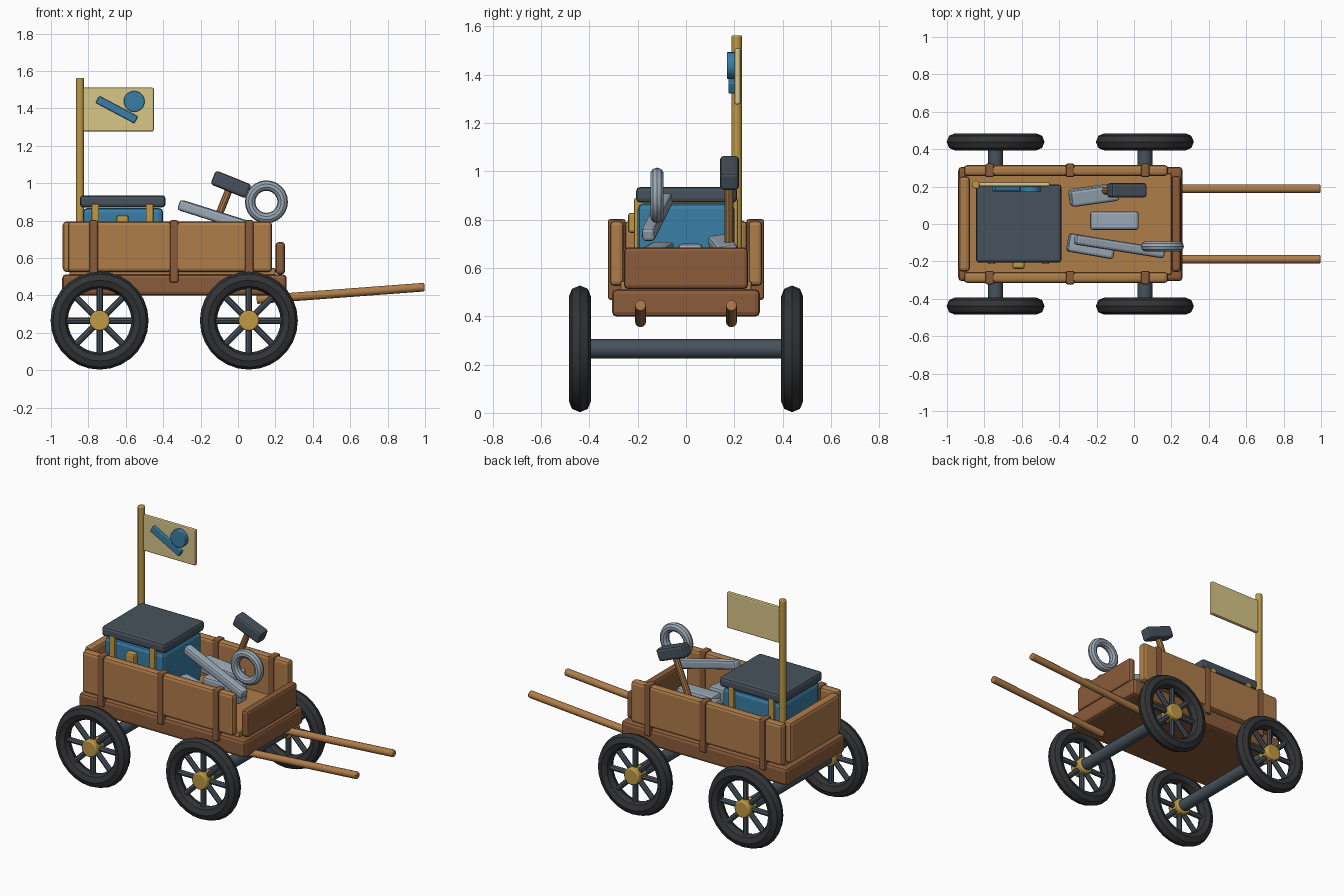
import bpy, math
from mathutils import Vector, Matrix

if "Cube" in bpy.data.objects:
    bpy.data.objects.remove(bpy.data.objects["Cube"])

def mat(name, *c):
    m = bpy.data.materials.new(name)
    m.diffuse_color = (*c, 1)
    m.use_nodes = True
    m.node_tree.nodes["Principled BSDF"].inputs["Base Color"].default_value = m.diffuse_color
    return m

WOOD = mat("light_wood", .43, .205, .068)
DARK = mat("dark_wood", .26, .107, .043)
TYRE = mat("rubber", .033, .034, .037)
IRON = mat("iron", .064, .084, .107)
GOLD = mat("brass", .52, .32, .06)
BLUE = mat("blue_paint", .04, .21, .39)
CLOTH = mat("cloth", .69, .57, .25)
STEEL = mat("steel", .32, .39, .46)

def finish(name, m, bevel=0, smooth=False):
    o = bpy.context.object
    o.name = name
    o.data.materials.append(m)
    if smooth:
        bpy.ops.object.shade_smooth_by_angle(angle=math.radians(35))
    if bevel:
        b = o.modifiers.new("bevel", "BEVEL")
        b.width, b.segments = bevel, 2
    return o

def box(name, m, x, y, z, bevel=.015):
    """Bevelled box from (min, max) ranges."""
    bpy.ops.mesh.primitive_cube_add(size=1)
    o = bpy.context.object
    o.data.transform(Matrix.Diagonal((x[1]-x[0], y[1]-y[0], z[1]-z[0], 1)))
    o.location = (sum(x)/2, sum(y)/2, sum(z)/2)
    return finish(name, m, bevel)

def block(name, m, loc, size, rot=(0, 0, 0), bevel=.015):
    """Bevelled box from centre, size and rotation in degrees."""
    o = box(name, m, *[(-s/2, s/2) for s in size], bevel)
    o.location = loc
    o.rotation_euler = [math.radians(a) for a in rot]
    return o

def rod(name, m, a, b, r, sides=12, bevel=0):
    a, b = Vector(a), Vector(b)
    bpy.ops.mesh.primitive_cylinder_add(vertices=sides, radius=r, depth=(b-a).length,
        location=(a+b)/2, rotation=(b-a).to_track_quat('Z', 'Y').to_euler())
    return finish(name, m, bevel, True)

# wheels and axles
WZ = .265
for x in (-.74, .058):
    rod("axle", IRON, (x, -.42, WZ), (x, .42, WZ), .04)
    for y in (-.439, .439):
        bpy.ops.mesh.primitive_torus_add(major_radius=.216, minor_radius=.046, major_segments=28,
            minor_segments=8, location=(x, y, WZ), rotation=(math.pi/2, 0, 0))
        finish("tyre", TYRE, 0, True)
        rod("hub", GOLD, (x, y-.045, WZ), (x, y+.045, WZ), .055, 16, .008)
        for i in range(4):
            a = i*math.pi/4
            d = Vector((math.cos(a), 0, math.sin(a)))*.19
            c = Vector((x, y, WZ))
            rod("spoke_pair", IRON, c-d, c+d, .017, 8)

# cart bed and walls
box("chassis", DARK, (-.94, .26), (-.306, .306), (.398, .512), .02)
box("floor", WOOD, (-.9, .2), (-.27, .27), (.5, .545), .005)
box("back_wall", WOOD, (-.937, -.877), (-.255, .255), (.525, .795), .02)
box("front_wall", DARK, (.2, .252), (-.257, .257), (.512, .685), .018)
for s in (-1, 1):
    box("side_wall", WOOD, (-.91, .182), sorted((s*.257, s*.315)), (.525, .795), .018)
    for x in (-.772, -.342, .06):
        box("wall_strap", DARK, (x-.023, x+.023), sorted((s*.25, s*.323)), (.468, .802), .01)
    rod("shaft", WOOD, (.1, s*.188, .377), (.997, s*.188, .444), .023, 12, .006)

# chest with lid, bands and latch
box("chest", BLUE, (-.83, -.4), (-.2, .2), (.54, .868), .025)
box("chest_lid", IRON, (-.845, -.387), (-.207, .212), (.87, .935), .018)
for x in (-.762, -.473):
    box("chest_band", GOLD, (x-.02, x+.02), (-.215, .215), (.54, .889), .008)
box("chest_latch", GOLD, (-.65, -.585), (-.24, -.19), (.745, .828), .012)

# flag on its pole with round and bar patches
rod("flag_pole", GOLD, (-.845, .21, .51), (-.845, .21, 1.562), .022, 12, .006)
box("flag", CLOTH, (-.83, -.45), (.2, .225), (1.276, 1.51), .008)
rod("flag_round_patch", BLUE, (-.555, .17, 1.437), (-.555, .205, 1.437), .056, 20, .004)
block("flag_bar_patch", BLUE, (-.648, .19, 1.393), (.235, .03, .042), (0, 28, 0), .006)

# loose load: ring, long bar, hammer and ingots
bpy.ops.mesh.primitive_torus_add(major_radius=.087, minor_radius=.028, major_segments=24,
    minor_segments=10, location=(.152, -.12, .9), rotation=(math.pi/2, 0, 0))
finish("metal_ring", STEEL, 0, True)

a, b = Vector((-.315, -.082, .885)), Vector((.16, -.157, .735))
long_bar = block("long_bar", STEEL, (a+b)/2, ((b-a).length, .055, .058))
long_bar.rotation_euler = (b-a).to_track_quat('X', 'Z').to_euler()

block("hammer_head", IRON, (-.038, .18, .993), (.205, .078, .08), (0, 22, 0))
rod("hammer_handle", WOOD, (-.038, .178, .99), (-.175, .178, .65), .02, 10)

block("ingot", STEEL, (-.215, .155, .672), (.26, .09, .09), (8, 10, 8))
block("ingot", STEEL, (-.105, .018, .64), (.26, .1, .12))
block("ingot", STEEL, (-.23, -.118, .645), (.25, .1, .1), (0, 6, -10))
